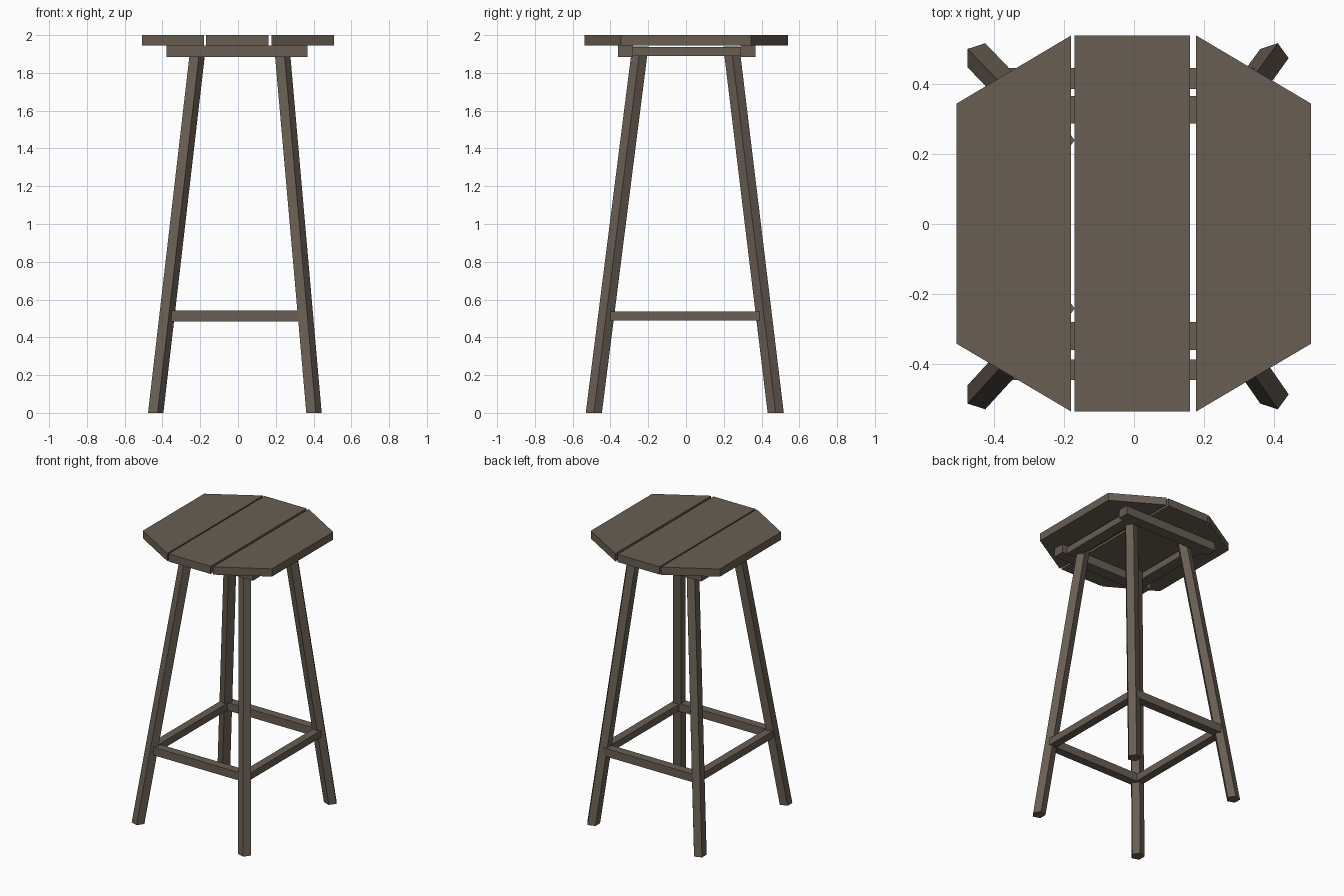
import bpy, math
from mathutils import Vector

if "Cube" in bpy.data.objects:
    bpy.data.objects.remove(bpy.data.objects["Cube"])

wood = bpy.data.materials.new("weathered brown wood")
wood.diffuse_color = (0.14, 0.113, 0.085, 1)
wood.use_nodes = True
wood.node_tree.nodes["Principled BSDF"].inputs["Base Color"].default_value = wood.diffuse_color


def make(name, verts, faces):
    me = bpy.data.meshes.new(name)
    me.from_pydata(verts, [], faces)
    me.materials.append(wood)
    ob = bpy.data.objects.new(name, me)
    bpy.context.collection.objects.link(ob)
    return ob


def loft(name, low, high):
    """Closed solid between two matching counter-clockwise outlines."""
    n = len(low)
    faces = [tuple(reversed(range(n))), tuple(range(n, 2 * n))]
    faces += [(i, (i + 1) % n, n + (i + 1) % n, n + i) for i in range(n)]
    return make(name, low + high, faces)


def slab(name, outline, z0, z1):
    return loft(name, [(x, y, z0) for x, y in outline], [(x, y, z1) for x, y in outline])


def box(name, x0, x1, y0, y1, z0, z1):
    return slab(name, [(x0, y0), (x1, y0), (x1, y1), (x0, y1)], z0, z1)


# Seat: three planks, outer ones with clipped corners
box("seat_middle_plank", -0.17, 0.161, -0.537, 0.54, 1.945, 2.0)
slab("seat_right_plank", [(0.178, -0.537), (0.507, -0.343), (0.507, 0.345), (0.178, 0.54)], 1.945, 2.0)
slab("seat_left_plank", [(-0.18, 0.54), (-0.508, 0.345), (-0.508, -0.343), (-0.18, -0.537)], 1.945, 2.0)

# Battens under the seat
box("back_batten", -0.378, 0.369, 0.288, 0.367, 1.885, 1.945)
box("front_batten", -0.378, 0.369, -0.361, -0.281, 1.885, 1.945)
box("right_batten", 0.25, 0.33, -0.285, 0.29, 1.889, 1.936)
box("left_batten", -0.335, -0.255, -0.285, 0.29, 1.889, 1.936)

# Splayed five-sided legs
R = 0.045
foot_x, top_x = {"left": -0.44, "right": 0.398}, {"left": -0.215, "right": 0.228}
foot_y, top_y = {"front": -0.488, "back": 0.475}, {"front": -0.242, "back": 0.24}


def ring(x, y, z):
    return [(x + R * math.cos(i * math.tau / 5), y + R * math.sin(i * math.tau / 5), z) for i in range(5)]


for fy in foot_y:
    for fx in foot_x:
        loft(f"{fy}_{fx}_leg", ring(foot_x[fx], foot_y[fy], 0), ring(top_x[fx], top_y[fy], 1.94))

# Foot rungs between the legs
box("back_rung", -0.375, 0.35, 0.386, 0.447, 0.485, 0.542)
box("front_rung", -0.375, 0.35, -0.447, -0.388, 0.485, 0.542)
box("left_rung", -0.408, -0.352, -0.42, 0.415, 0.489, 0.538)
box("right_rung", 0.325, 0.381, -0.42, 0.415, 0.489, 0.538)
